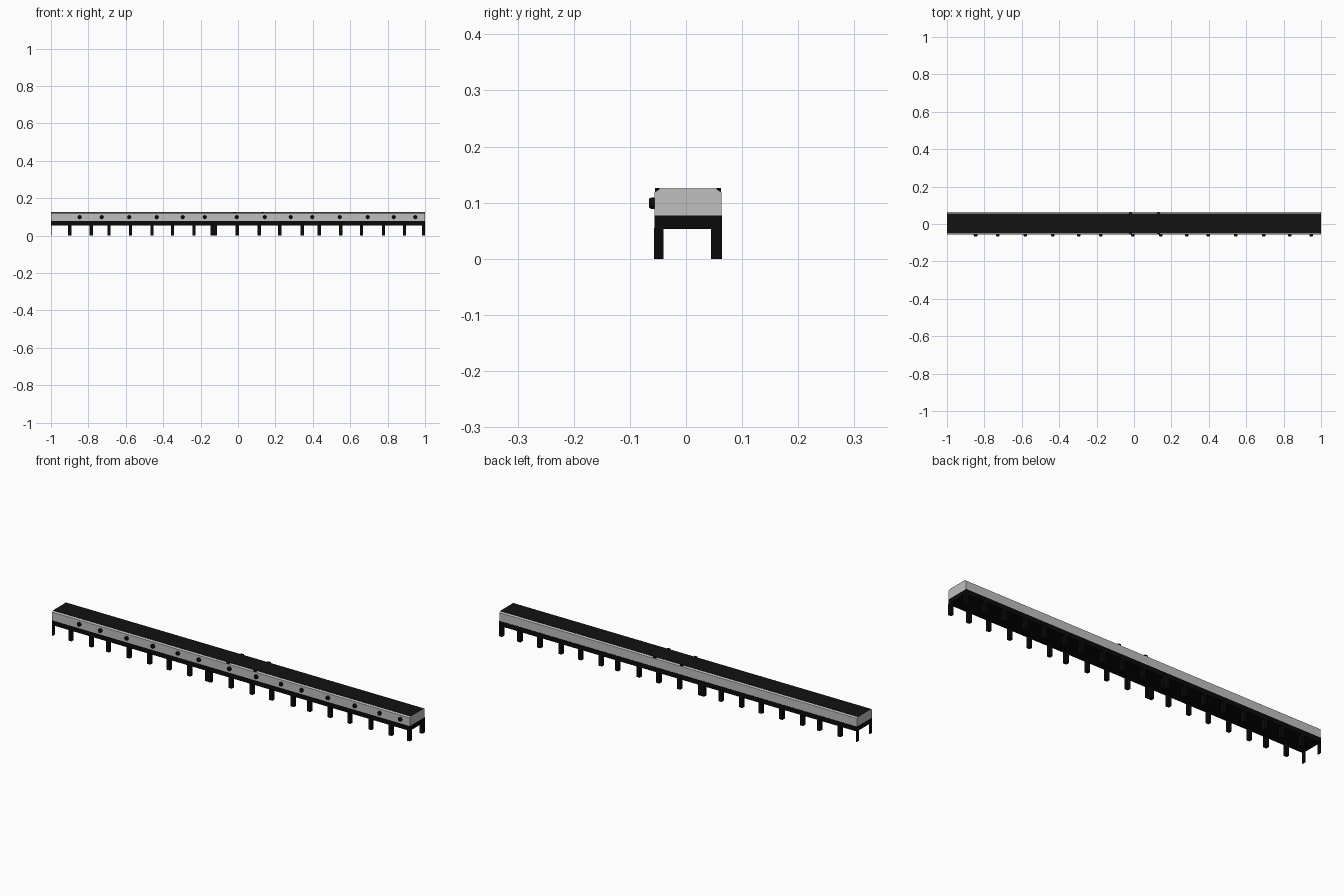
import bpy, bmesh, math

if "Cube" in bpy.data.objects:
    bpy.data.objects.remove(bpy.data.objects["Cube"], do_unlink=True)


def material(name, value):
    mat = bpy.data.materials.new(name)
    mat.use_nodes = True
    colour = (value, value, value, 1)
    mat.diffuse_color = colour
    mat.node_tree.nodes["Principled BSDF"].inputs["Base Color"].default_value = colour
    return mat


grey = material("light grey panel", 0.52)
belt_black = material("belt black", 0.006)
frame_black = material("frame black", 0.003)


def finish(name, bm, mat):
    bmesh.ops.recalc_face_normals(bm, faces=bm.faces)
    mesh = bpy.data.meshes.new(name)
    bm.to_mesh(mesh)
    bm.free()
    mesh.materials.append(mat)
    obj = bpy.data.objects.new(name, mesh)
    bpy.context.collection.objects.link(obj)
    return obj


def box(name, x, y, z, mat):
    """Box from (low, high) ranges on each axis."""
    bm = bmesh.new()
    bmesh.ops.create_cube(bm, size=1)
    for v in bm.verts:
        v.co = [r[0] if c < 0 else r[1] for c, r in zip(v.co, (x, y, z))]
    return finish(name, bm, mat)


FRONT, BACK = -0.056, 0.063
DECK, TOP = 0.077, 0.125

# Long housing: chamfered cross-section extruded along x
profile = [(FRONT, DECK), (BACK, DECK), (BACK, 0.119), (BACK - 0.009, TOP - 0.001),
           (FRONT + 0.009, TOP - 0.001), (FRONT, 0.119)]
bm = bmesh.new()
end = bm.faces.new([bm.verts.new((-1, y, z)) for y, z in profile])
ext = bmesh.ops.extrude_face_region(bm, geom=[end])
bmesh.ops.translate(bm, vec=(2, 0, 0),
                    verts=[v for v in ext["geom"] if isinstance(v, bmesh.types.BMVert)])
# the extruded region loses its starting cap, so close it if open
open_edges = [e for e in bm.edges if e.is_boundary]
if open_edges:
    bmesh.ops.holes_fill(bm, edges=open_edges)
finish("side_housing", bm, grey)

# Belt on top and frame below
box("belt", (-1, 1), (FRONT + 0.008, BACK - 0.008), (TOP - 0.002, TOP), belt_black)
box("lower_frame", (-1, 1), (FRONT, BACK + 0.001), (0.053, DECK), frame_black)

# Pairs of legs
leg_x = [-0.9, -0.785, -0.69, -0.575, -0.46, -0.35, -0.235, -0.137, -0.12,
         -0.004, 0.113, 0.223, 0.343, 0.435, 0.55, 0.66, 0.778, 0.89]
legs = [(x - 0.009, x + 0.009) for x in leg_x] + [(-1, -0.996), (0.984, 1)]
for i, span in enumerate(legs):
    box(f"front_leg_{i + 1}", span, (-0.057, -0.04), (0, 0.055), frame_black)
    box(f"back_leg_{i + 1}", span, (0.045, 0.064), (0, 0.055), frame_black)

# Round knobs along the front
for i, x in enumerate([-0.847, -0.729, -0.582, -0.435, -0.296, -0.178, -0.007,
                       0.143, 0.282, 0.397, 0.544, 0.694, 0.833, 0.948]):
    bpy.ops.mesh.primitive_cylinder_add(vertices=20, radius=0.01, depth=0.014,
                                        location=(x, -0.059, 0.099),
                                        rotation=(math.pi / 2, 0, 0))
    knob = bpy.context.object
    knob.name = f"front_knob_{i + 1}"
    knob.data.materials.append(frame_black)
    bevel = knob.modifiers.new("rounded rim", "BEVEL")
    bevel.width = 0.004
    bevel.segments = 2
    bpy.ops.object.shade_smooth_by_angle()

# Small clips over the top edges at the belt joints
for i, x in enumerate((-0.018, 0.132)):
    for side, y in (("front", FRONT + 0.005), ("back", BACK - 0.005)):
        box(f"{side}_joint_clip_{i + 1}", (x - 0.008, x + 0.008),
            (y - 0.004, y + 0.004), (0.116, TOP + 0.001), frame_black)
